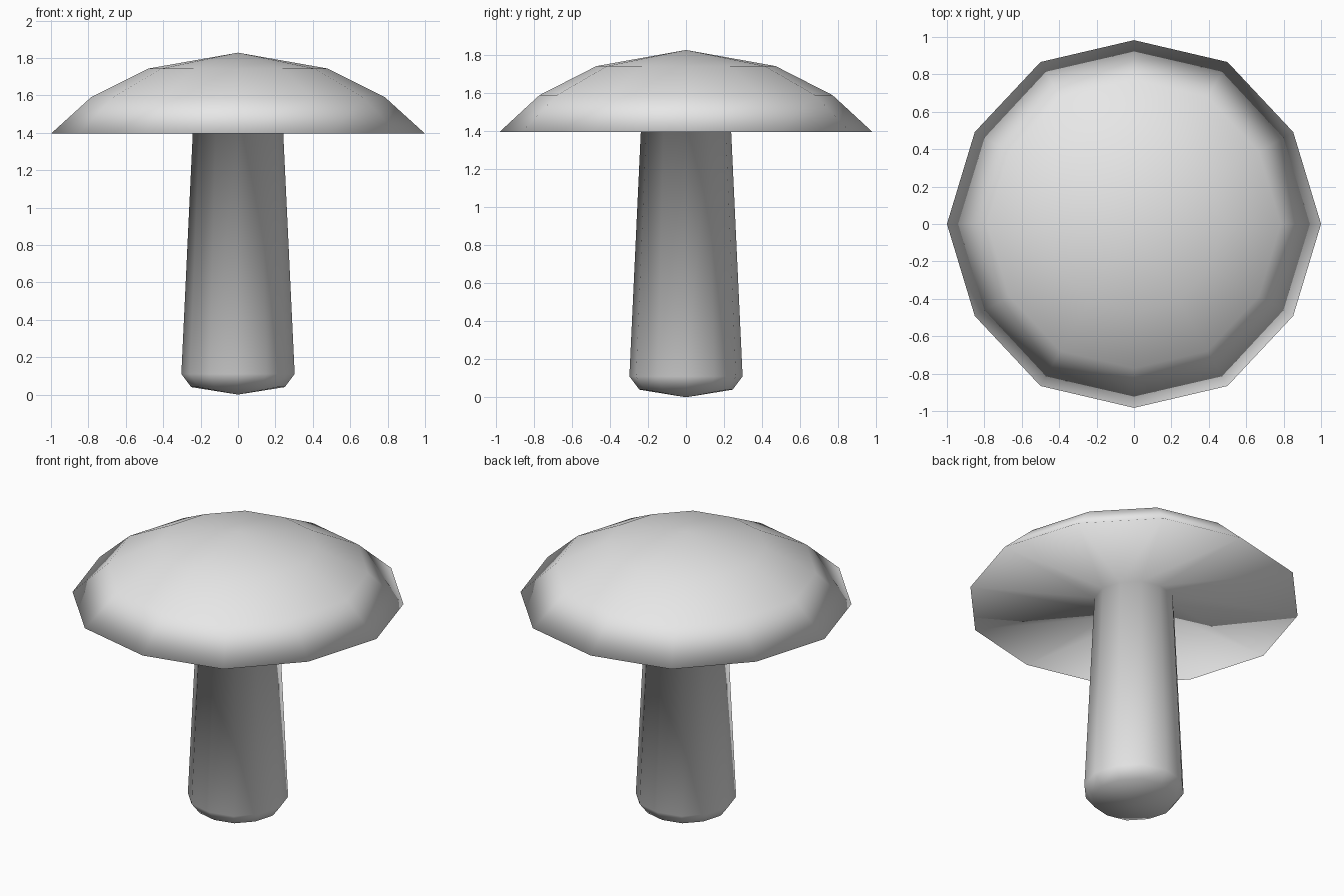
import bpy
import bmesh
from math import cos, sin, pi

default = bpy.data.objects.get("Cube")
if default:
    bpy.data.objects.remove(default, do_unlink=True)

SIDES = 12

# Plain light grey for the whole model
grey = bpy.data.materials.new("light_grey")
grey.use_nodes = True
colour = (0.8, 0.8, 0.8, 1.0)
grey.diffuse_color = colour
grey.node_tree.nodes["Principled BSDF"].inputs["Base Color"].default_value = colour

# Radius and height of each ring, from foot to crown
foot = [(0.25, 0.04), (0.303, 0.11)]
stalk_top = [(0.242, 1.395)]
cap = [(1.0, 1.395), (0.785, 1.59), (0.48, 1.743)]


def add_ring(bm, radius, z):
    """Softened hexagon: every other corner sits slightly further in."""
    ring = []
    for i in range(SIDES):
        r = radius * (0.983 if i % 2 else 1.0)
        a = 2 * pi * i / SIDES
        ring.append(bm.verts.new((r * cos(a), r * sin(a), z)))
    return ring


# Stalk and cap in one continuous skin, so the shading flows across the rim
bm = bmesh.new()
rings = [add_ring(bm, r, z) for r, z in foot + stalk_top + cap]
for low, high in zip(rings, rings[1:]):
    for i in range(SIDES):
        j = (i + 1) % SIDES
        bm.faces.new((low[i], low[j], high[j], high[i]))

# Pointed foot and crown
for ring, z in ((rings[0], 0.0), (rings[-1], 1.828)):
    tip = bm.verts.new((0, 0, z))
    for i in range(SIDES):
        bm.faces.new((ring[i], ring[(i + 1) % SIDES], tip))

bmesh.ops.recalc_face_normals(bm, faces=bm.faces)
for face in bm.faces:
    face.smooth = True

mesh = bpy.data.meshes.new("mushroom")
bm.to_mesh(mesh)
bm.free()
mesh.materials.append(grey)
mushroom = bpy.data.objects.new("mushroom", mesh)
bpy.context.collection.objects.link(mushroom)
